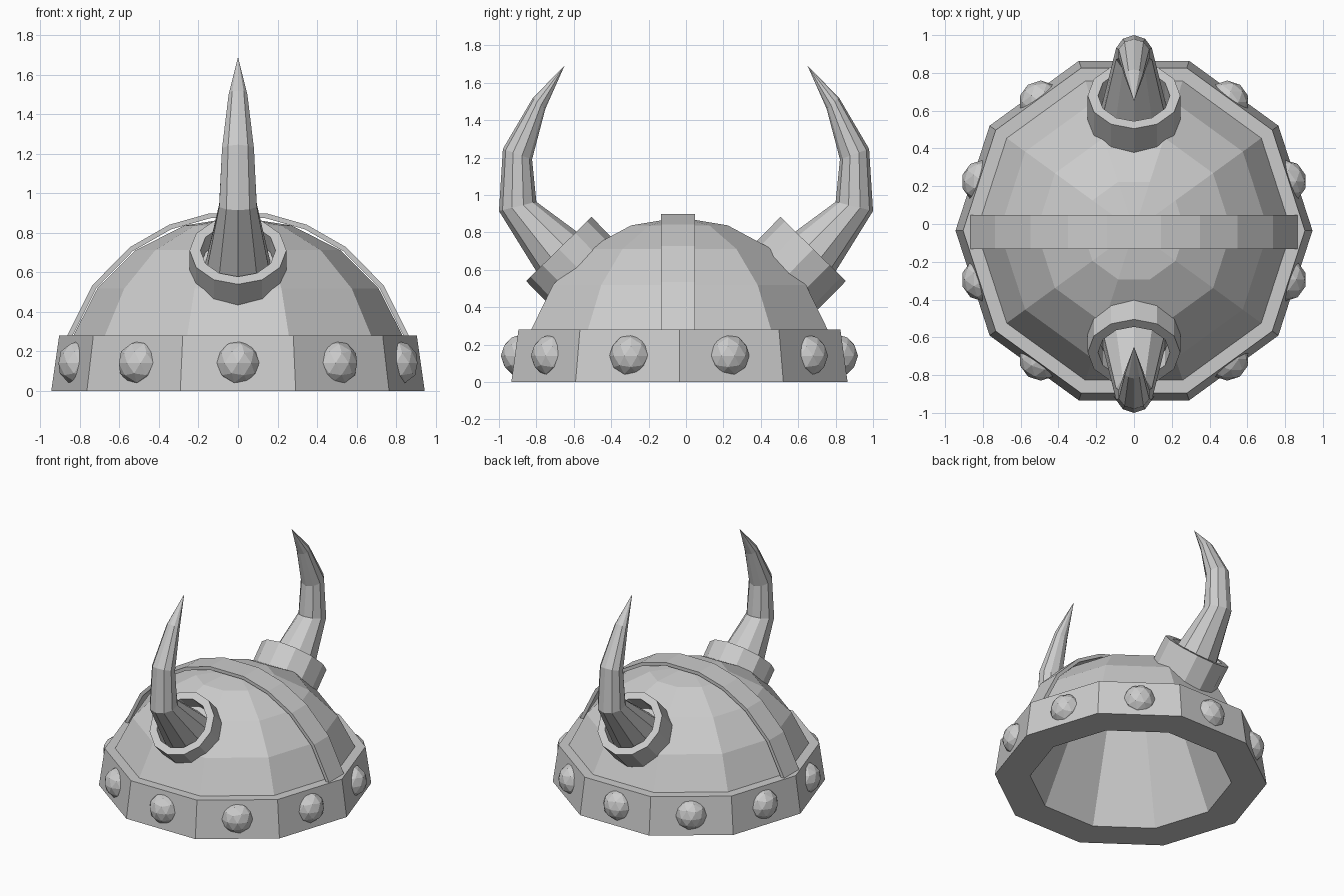
import bpy, bmesh
from math import sin, cos, pi, radians
from mathutils import Vector

if "Cube" in bpy.data.objects:
    bpy.data.objects.remove(bpy.data.objects["Cube"])

CY = -0.035   # helmet centre in y


def finish(name, bm):
    bmesh.ops.remove_doubles(bm, verts=bm.verts, dist=1e-5)
    bmesh.ops.recalc_face_normals(bm, faces=bm.faces)
    me = bpy.data.meshes.new(name)
    bm.to_mesh(me)
    bm.free()
    ob = bpy.data.objects.new(name, me)
    bpy.context.collection.objects.link(ob)
    return ob


def loft(bm, rings, closed=False):
    """Join successive vertex rings with quads."""
    n = len(rings[0])
    pairs = list(zip(rings, rings[1:]))
    if closed:
        pairs.append((rings[-1], rings[0]))
    for a, b in pairs:
        for i in range(n):
            j = (i + 1) % n
            bm.faces.new((a[i], a[j], b[j], b[i]))


def lathe(name, profile, sides=10, apex=None, closed=False):
    """Spin (radius, z) points around the helmet axis."""
    bm = bmesh.new()
    rings = [[bm.verts.new((r * cos(2 * pi * i / sides), CY + r * sin(2 * pi * i / sides), z))
              for i in range(sides)] for r, z in profile]
    loft(bm, rings, closed)
    if apex is not None:
        top = bm.verts.new((0, CY, apex))
        for i in range(sides):
            bm.faces.new((rings[-1][i], rings[-1][(i + 1) % sides], top))
    return finish(name, bm)


# Rim band, dome and inner lining, all ten-sided
lathe("rim_band", [(0.70, 0), (0.945, 0), (0.905, 0.28), (0.83, 0.28)])
R = 0.88
lathe("dome", [(R * cos(radians(a)), R * sin(radians(a))) for a in (18, 36, 54, 72)], apex=R)
lathe("inner_lining", [(0.70, 0), (0.42, 0.68)], apex=0.76)

# Strap over the crown from side to side
bm = bmesh.new()
rings = []
for a in (-72.5, -54, -37, -22.5, -9, 9, 22.5, 37, 54, 72.5):
    s, c = sin(radians(a)), cos(radians(a))
    rings.append([bm.verts.new((r * s, -0.043 + y, r * c))
                  for r, y in ((0.885, -0.09), (0.91, -0.09), (0.91, 0.09), (0.885, 0.09))])
loft(bm, rings)
bm.faces.new(rings[0])
bm.faces.new(rings[-1])
finish("crown_strap", bm)

# Round studs, one on each rim face
for k in range(10):
    a = radians(18 + 36 * k)
    bm = bmesh.new()
    bmesh.ops.create_icosphere(bm, subdivisions=2, radius=0.115)
    finish("rim_stud", bm).location = (0.84 * cos(a), CY + 0.84 * sin(a), 0.14)


def horn(side):
    # outer (y, z), inner (y, z), half width in x for each cross-section
    sections = [((0.70, 0.43), (0.43, 0.69), 0.185),
                ((1.00, 0.914), (0.80, 0.963), 0.10),
                ((0.979, 1.246), (0.823, 1.19), 0.085),
                ((0.818, 1.52), (0.752, 1.46), 0.05)]
    n = 10
    bm = bmesh.new()
    rings = []
    for o, i, w in sections:
        o, i = Vector((0, o[0], o[1])), Vector((0, i[0], i[1]))
        mid, half = (o + i) / 2, (o - i) / 2
        ring = []
        for k in range(n):
            t = 2 * pi * k / n
            p = mid + half * cos(t) + Vector((w * sin(t), 0, 0))
            ring.append(bm.verts.new((p.x, side * p.y, p.z)))
        rings.append(ring)
    loft(bm, rings)
    tip = bm.verts.new((0, side * 0.65, 1.69))
    for k in range(n):
        bm.faces.new((rings[-1][k], rings[-1][(k + 1) % n], tip))
    bm.faces.new(rings[0])
    finish("horn", bm)


def collar(side):
    # twelve-sided open ring tilted 45 degrees around the horn base
    bm = bmesh.new()
    d = Vector((0, 0.7, 0.714))
    u = Vector((0, 0.714, -0.7))
    c = Vector((0, 0.68, 0.711))
    rings = []
    for r, h in ((0.245, 0), (0.245, -0.21), (0.19, -0.21), (0.19, 0)):
        ring = []
        for k in range(12):
            t = 2 * pi * k / 12
            p = c + d * h + u * (r * cos(t)) + Vector((r * sin(t), 0, 0))
            ring.append(bm.verts.new((p.x, side * p.y, p.z)))
        rings.append(ring)
    loft(bm, rings, closed=True)
    finish("horn_collar", bm)


for side in (-1, 1):
    horn(side)
    collar(side)
